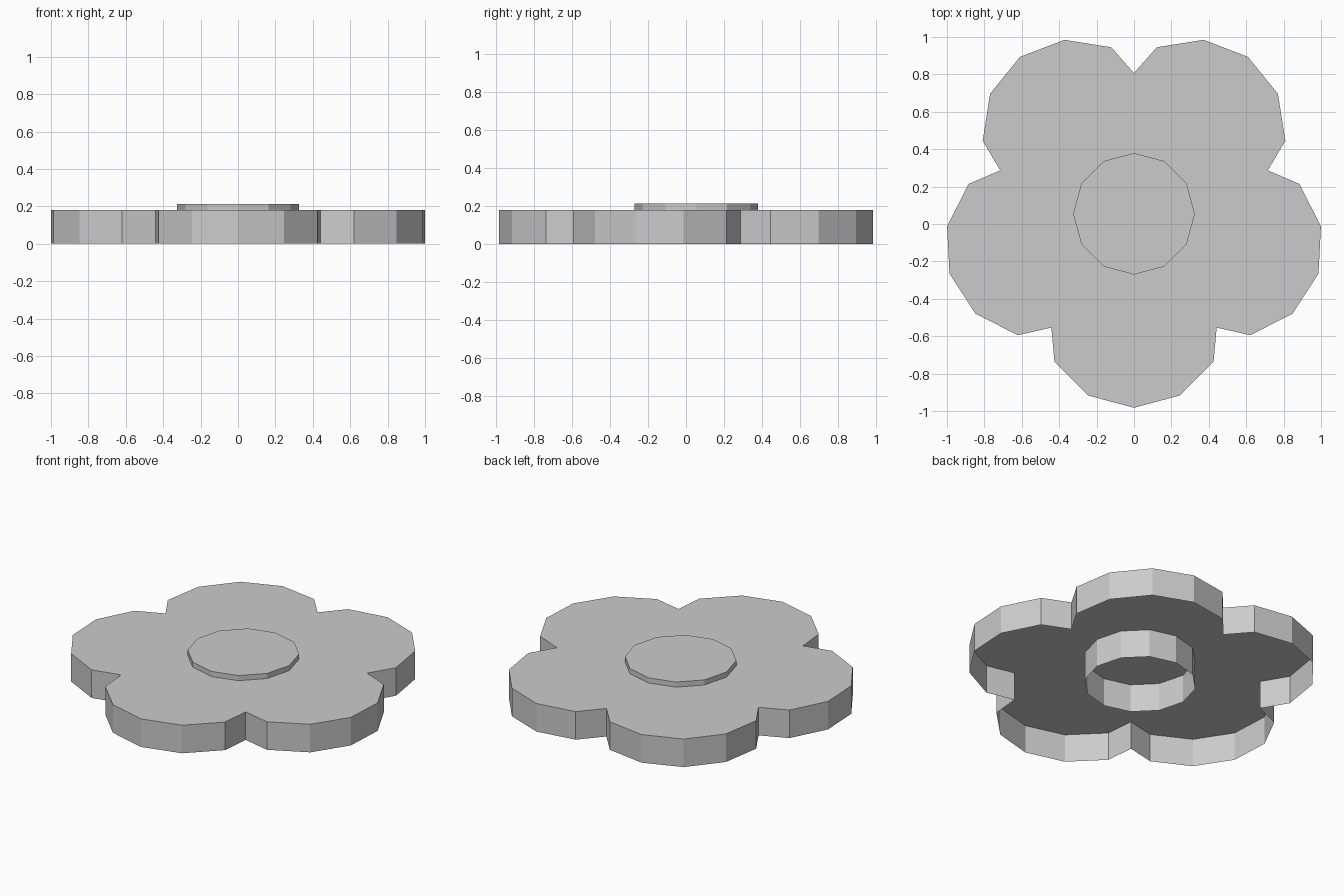
import bpy, bmesh
from math import radians, cos, sin
from mathutils import Vector

cube = bpy.data.objects.get("Cube")
if cube:
    bpy.data.objects.remove(cube, do_unlink=True)

CENTRE = Vector((0, 0.0545, 0))
PETALS = 5
PETAL_OFFSET, PETAL_RADIUS, NOTCH_RADIUS = 0.546, 0.491, 0.752
DISC_RADIUS = 0.325

# Single plain material
grey = bpy.data.materials.new("plain grey")
grey.use_nodes = True
colour = (0.6, 0.6, 0.6, 1)
grey.diffuse_color = colour
grey.node_tree.nodes["Principled BSDF"].inputs["Base Color"].default_value = colour


def polar(radius, degrees):
    a = radians(degrees)
    return Vector((radius * cos(a), radius * sin(a), 0))


def open_shell(name, outline, height):
    """Thin cap with walls down to the ground, open underneath."""
    bm = bmesh.new()
    top = [bm.verts.new(p + Vector((0, 0, height))) for p in outline]
    low = [bm.verts.new(p) for p in outline]
    bm.faces.new(top)
    for i in range(len(top)):
        j = (i + 1) % len(top)
        bm.faces.new((low[i], low[j], top[j], top[i]))
    mesh = bpy.data.meshes.new(name)
    bm.to_mesh(mesh)
    bm.free()
    mesh.materials.append(grey)
    obj = bpy.data.objects.new(name, mesh)
    bpy.context.collection.objects.link(obj)
    return obj


# Flower outline: five arc points per petal, then the notch to the next petal
step = 360 / PETALS
outline = []
for p in range(PETALS):
    direction = -90 + p * step
    hub = CENTRE + polar(PETAL_OFFSET, direction)
    outline += [hub + polar(PETAL_RADIUS, direction + a) for a in range(-60, 61, 30)]
    outline.append(CENTRE + polar(NOTCH_RADIUS, direction + step / 2))
open_shell("flower_petals", outline, 0.18)

# Twelve-sided centre, rising through the petals from the ground
open_shell("flower_centre", [CENTRE + polar(DISC_RADIUS, a) for a in range(0, 360, 30)], 0.213)
